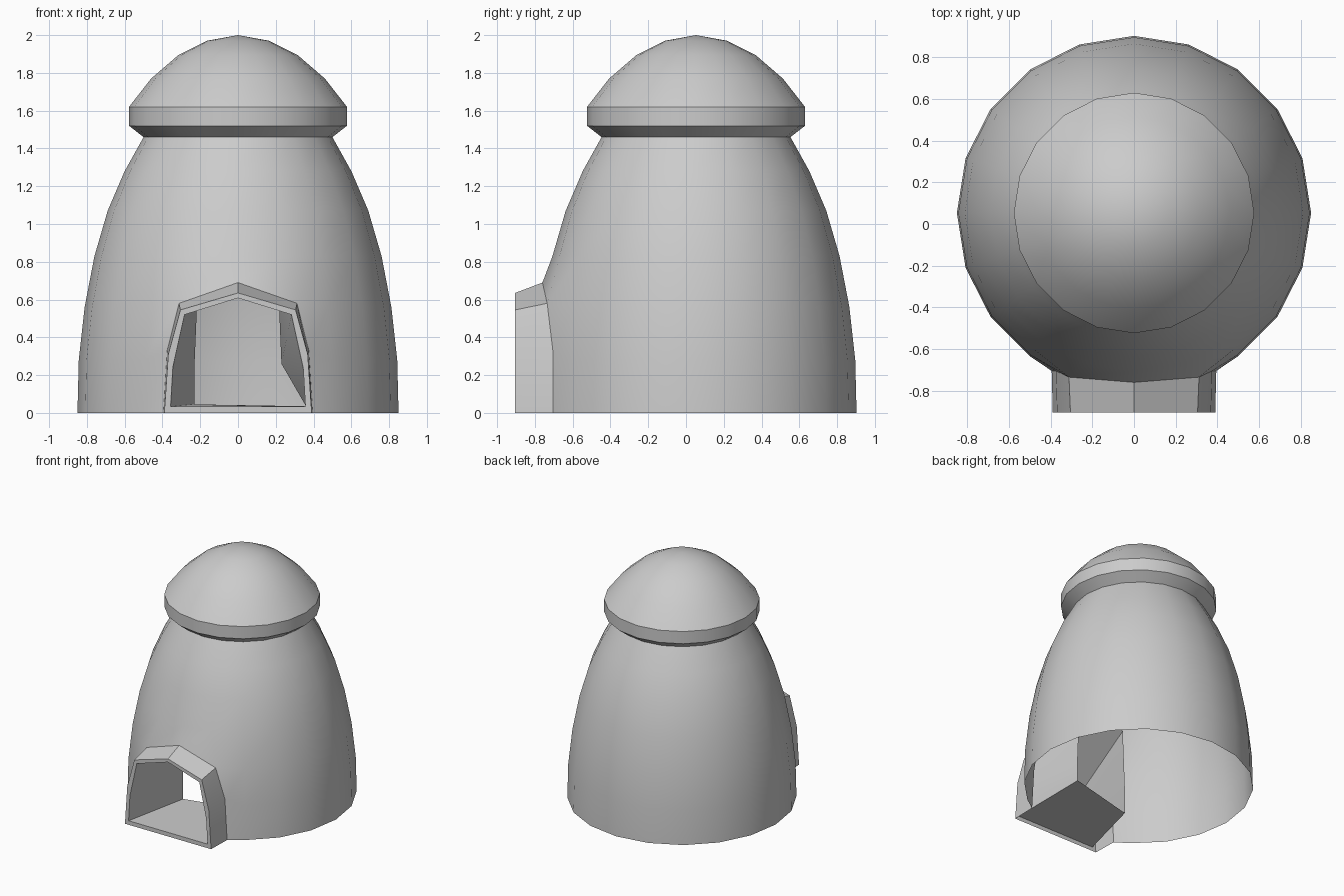
import bpy, bmesh
from math import cos, sin, pi, radians

if "Cube" in bpy.data.objects:
    bpy.data.objects.remove(bpy.data.objects["Cube"])

SIDES, CY = 20, 0.053
bm = bmesh.new()

# Domed shell profile (radius, height), open at the bottom
profile = [(.85, 0), (.843, .28), (.812, .56), (.76, .83), (.69, 1.07), (.60, 1.28),
           (.50, 1.46), (.577, 1.52), (.577, 1.62), (.46, 1.77), (.315, 1.895), (.165, 1.97)]
rings = [[bm.verts.new((r * cos(2 * pi * i / SIDES), CY + r * sin(2 * pi * i / SIDES), z))
          for i in range(SIDES)] for r, z in profile]
apex = bm.verts.new((0, CY, 2.0))

# Column numbers at the front: 14 is left, 15 is centre, 16 is right
for row, (x, y, z) in enumerate([(.395, -.705, 0), (.375, -.705, .33), (.312, -.735, .58)]):
    rings[row][14].co = (-x, y, z)
    rings[row][16].co = (x, y, z)
rings[2][15].co = (0, -.76, .69)

for k in range(len(rings) - 1):
    for i in range(SIDES):
        if k < 2 and i in (14, 15):      # doorway opening
            continue
        j = (i + 1) % SIDES
        bm.faces.new((rings[k][i], rings[k][j], rings[k + 1][j], rings[k + 1][i]))
tip = [bm.faces.new((rings[-1][i], rings[-1][(i + 1) % SIDES], apex)) for i in range(SIDES)]


def arch(points, y):
    """Mirrored arch loop from half-profile points, left foot to right foot."""
    half = [(-x, y, z) for x, z in points]
    return [bm.verts.new(p) for p in half + [(-x, y, z) for x, y, z in reversed(half[:-1])]]


def join(a, b, closed):
    n = len(a)
    for i in range(n if closed else n - 1):
        j = (i + 1) % n
        bm.faces.new((a[i], a[j], b[j], b[i]))


# Entrance porch, its thin front rim and the tunnel inside
wall = [rings[0][14], rings[1][14], rings[2][14], rings[2][15],
        rings[2][16], rings[1][16], rings[0][16]]
outer = arch([(.39, 0), (.369, .31), (.305, .545), (0, .635)], -.905)
inner = arch([(.357, .033), (.345, .24), (.283, .52), (0, .608)], -.905)
back = arch([(.23, .045), (.23, .26), (.21, .74), (0, .83)], -.38)
back[-1].co = (.36, -.22, .035)
join(wall, outer, False)
join(outer, inner, True)
join(inner, back, True)

for v in [v for v in bm.verts if not v.link_faces]:
    bm.verts.remove(v)
bmesh.ops.recalc_face_normals(bm, faces=bm.faces[:])
if tip[0].normal.z < 0:
    bmesh.ops.reverse_faces(bm, faces=bm.faces[:])

mesh = bpy.data.meshes.new("domed_hut")
bm.to_mesh(mesh)
bm.free()
hut = bpy.data.objects.new("domed_hut", mesh)
bpy.context.collection.objects.link(hut)
bpy.context.view_layer.objects.active = hut
hut.select_set(True)
bpy.ops.object.shade_smooth_by_angle(angle=radians(35))
